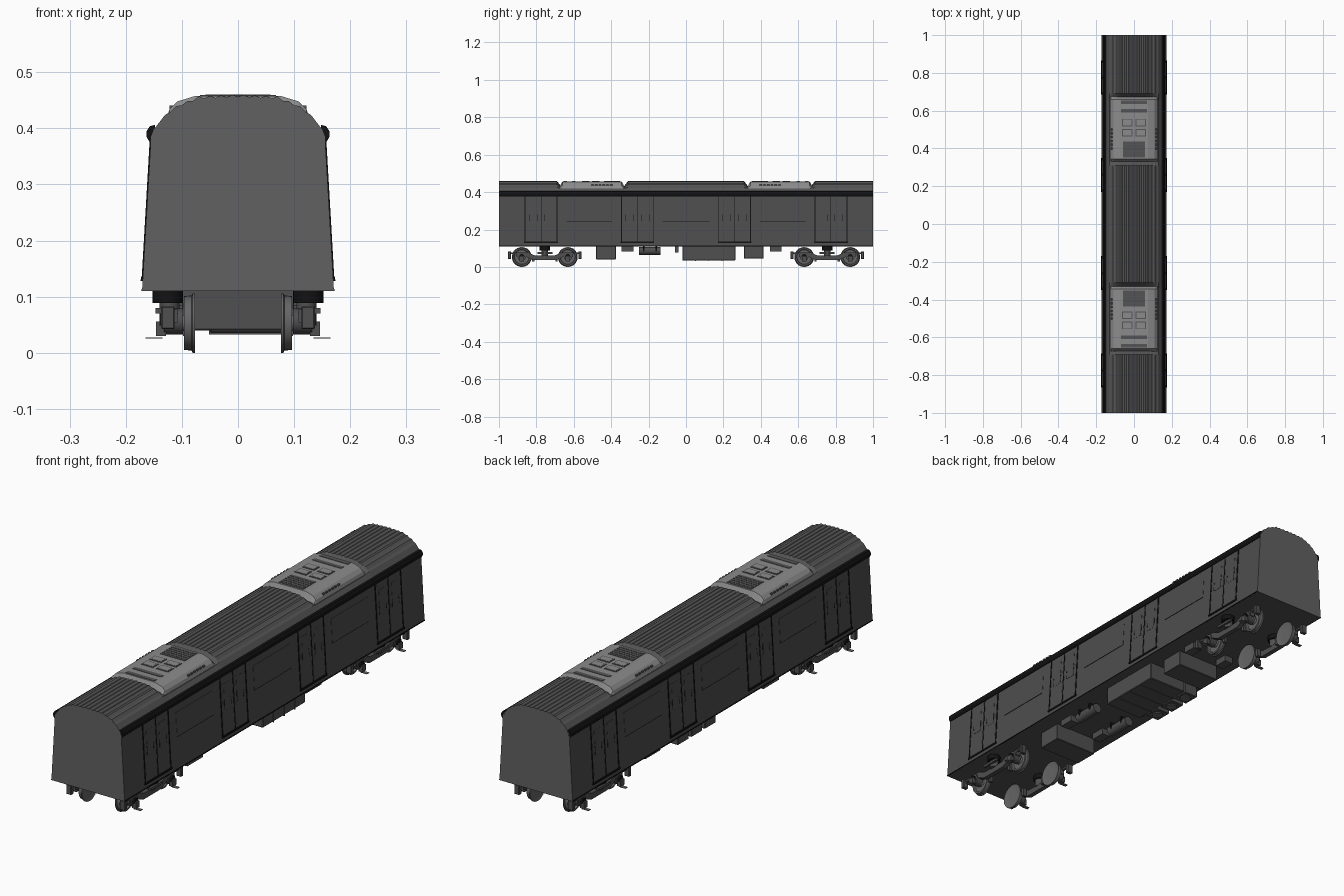
import bpy, bmesh, math
from mathutils import Vector, Matrix

if "Cube" in bpy.data.objects:
    bpy.data.objects.remove(bpy.data.objects["Cube"])


def material(name, grey):
    m = bpy.data.materials.new(name)
    m.use_nodes = True
    col = (grey, grey, grey, 1)
    m.diffuse_color = col
    m.node_tree.nodes["Principled BSDF"].inputs["Base Color"].default_value = col
    return m


SIDE = material("side grey", 0.075)
END = material("end grey", 0.12)
ROOF = material("roof grey", 0.09)
UNIT = material("pale unit grey", 0.26)
VENT = material("vent grey", 0.09)
BLACK = material("black trim", 0.006)
FRAME = material("underframe grey", 0.08)
STEEL = material("wheel steel", 0.13)


def finish(name, bm, mats, smooth=False):
    bmesh.ops.recalc_face_normals(bm, faces=bm.faces)
    me = bpy.data.meshes.new(name)
    bm.to_mesh(me)
    bm.free()
    ob = bpy.data.objects.new(name, me)
    bpy.context.collection.objects.link(ob)
    for m in mats:
        me.materials.append(m)
    if smooth:
        bpy.context.view_layer.objects.active = ob
        ob.select_set(True)
        bpy.ops.object.shade_smooth_by_angle(angle=math.radians(35))
        ob.select_set(False)
    return ob


def loft(bm, rings, caps=True):
    loops = [[bm.verts.new(p) for p in ring] for ring in rings]
    n = len(loops[0])
    for a, b in zip(loops, loops[1:]):
        for i in range(n):
            j = (i + 1) % n
            bm.faces.new((a[i], a[j], b[j], b[i]))
    if caps:
        bm.faces.new(loops[0])
        bm.faces.new(loops[-1])


def box(name, lo, hi, mat, bevel=0):
    bm = bmesh.new()
    bmesh.ops.create_cube(bm, size=1)
    for v in bm.verts:
        v.co = Vector([a + (b - a) * (c + 0.5) for a, b, c in zip(lo, hi, v.co)])
    if bevel:
        bmesh.ops.bevel(bm, geom=bm.edges[:], offset=bevel, segments=1, affect='EDGES')
    return finish(name, bm, [mat])


def cylinder(name, centre, radius, length, axis, mat, sides=20):
    bm = bmesh.new()
    bmesh.ops.create_cone(bm, cap_ends=True, segments=sides, radius1=radius,
                          radius2=radius, depth=length)
    rot = Vector((0, 0, 1)).rotation_difference(Vector(axis)).to_matrix().to_4x4()
    bm.transform(Matrix.Translation(centre) @ rot)
    return finish(name, bm, [mat], True)


# Body shell with a ribbed roof and two sunken roof wells
CURVE = [(0, 0.457), (0.07, 0.454), (0.105, 0.44), (0.13, 0.424), (0.15, 0.398)]


def roof_z(x):
    for (xa, za), (xb, zb) in zip(CURVE, CURVE[1:]):
        if x <= xb:
            return za + (zb - za) * (x - xa) / (xb - xa)


half = [(0.171, 0.11), (0.155, 0.385), CURVE[4], CURVE[3]]
half += [(i / 100, roof_z(i / 100) + (0.003 if i % 2 else -0.001)) for i in range(12, 0, -1)]
profile = half + [(0, 0.456)] + [(-x, z) for x, z in reversed(half)]
WELL = 0.42
stations = [(-1, 1), (-0.69, 1), (-0.66, WELL), (-0.34, WELL), (-0.31, 1)]
stations += [(-y, z) for y, z in reversed(stations)]
bm = bmesh.new()
loft(bm, [[(x, y, min(z, top)) for x, z in profile] for y, top in stations])
bm.normal_update()
for f in bm.faces:
    z = f.calc_center_median().z
    if len(f.verts) > 4:
        f.material_index = 1
    elif z < 0.12:
        f.material_index = 3
    elif z > 0.39:
        f.material_index = 2
finish("body_shell", bm, [SIDE, END, ROOF, FRAME])


def wall_plate(name, y0, y1, z0, z1, out, mat):
    """Thin plate lying on the sloping wall."""
    for s, label in ((1, "left"), (-1, "right")):
        bm = bmesh.new()
        rings = []
        for y in (y0, y1):
            wall = [(0.171 - (z - 0.11) * 0.058, z) for z in (z0, z1)]
            (xa, za), (xb, zb) = wall
            rings.append([(s * (xa - 0.003), y, za), (s * (xa + out), y, za),
                          (s * (xb + out), y, zb), (s * (xb - 0.003), y, zb)])
        loft(bm, rings)
        finish(f"{name}_{label}", bm, [mat])


# Gutters and sills
for s, label in ((1, "left"), (-1, "right")):
    bm = bmesh.new()
    shape = [(0.148, 0.375), (0.158, 0.376), (0.163, 0.385), (0.163, 0.395),
             (0.157, 0.404), (0.148, 0.406)]
    loft(bm, [[(s * x, y, z) for x, z in shape] for y in (-1, 1)])
    finish(f"gutter_{label}", bm, [BLACK])
wall_plate("sill", -1, 1, 0.11, 0.114, 0.0012, BLACK)

# Sliding double doors with leaf windows
for i, c in enumerate((-0.775, -0.26, 0.26, 0.775)):
    n = f"door_{i + 1}"
    for side in (-1, 1):
        e = c + side * 0.085
        wall_plate(f"{n}_post_{side}", e - 0.0025, e + 0.0025, 0.13, 0.38, 0.002, BLACK)
        w = c + side * 0.042
        wall_plate(f"{n}_leaf_{side}", w - 0.038, w + 0.038, 0.136, 0.375, 0.0008, SIDE)
        wall_plate(f"{n}_window_{side}", w - 0.022, w + 0.022, 0.24, 0.345, 0.0016, SIDE)
        for edge in (-0.022, 0.022):
            wall_plate(f"{n}_window_edge_{side}", w + edge - 0.001, w + edge + 0.001,
                       0.245, 0.28, 0.002, BLACK)
    wall_plate(f"{n}_seam", c - 0.0015, c + 0.0015, 0.136, 0.38, 0.0015, BLACK)
    wall_plate(f"{n}_threshold", c - 0.09, c + 0.09, 0.128, 0.136, 0.0035, BLACK)

# Wall panels between the doors
for i, (a, b) in enumerate(((-0.64, -0.395), (-0.125, 0.125), (0.395, 0.64))):
    wall_plate(f"side_window_{i + 1}", a, b, 0.245, 0.345, 0.001, SIDE)
    wall_plate(f"window_ledge_{i + 1}", a, b, 0.2435, 0.245, 0.0015, BLACK)

# Roof units with vents, mirrored front to back
for s, label in ((-1, "front"), (1, "back")):
    bm = bmesh.new()
    edge = [(0.128, 0.416), (0.122, 0.434), (0.108, 0.448), (0.075, 0.458)]
    shape = edge + [(-x, z) for x, z in reversed(edge)]
    low = [(x, 0.416 + (z - 0.416) * 0.35) for x, z in shape]
    loft(bm, [[(x, s * y, z) for x, z in prof] for y, prof in
              ((0.33, low), (0.345, shape), (0.66, shape), (0.675, low))])
    finish(f"roof_unit_{label}", bm, [UNIT])

    def top_plate(name, x, y, w, d, mat, h=0.4595):
        box(f"{name}_{label}", (x - w / 2, s * y - d / 2, 0.452),
            (x + w / 2, s * y + d / 2, h), mat)
    for y in (0.645, 0.6):
        top_plate("roof_slot", 0, y, 0.135, 0.018, VENT)
    for x in (-0.035, 0.035):
        for y in (0.537, 0.483):
            top_plate("hatch_rim", x, y, 0.056, 0.04, VENT)
            top_plate("hatch", x, y, 0.046, 0.03, UNIT, 0.4605)
    top_plate("roof_grille", 0, 0.395, 0.115, 0.085, VENT)
    for k in range(5):
        top_plate("grille_bar", 0, 0.365 + k * 0.015, 0.11, 0.004, FRAME, 0.4605)
    # Slots on the unit's shoulders
    for side in (-1, 1):
        for k in range(6):
            y = s * (0.40 + k * 0.02)
            box(f"shoulder_slot_{label}", (side * 0.117 - 0.005, y - 0.006, 0.434),
                (side * 0.117 + 0.005, y + 0.006, 0.441), VENT)

# Equipment under the floor
box("main_case", (-0.05, -0.02, 0.035), (0.13, 0.265, 0.112), FRAME, 0.003)
for k in range(1, 4):
    y = -0.02 + k * 0.071
    box("case_rib", (-0.052, y - 0.002, 0.033), (0.132, y + 0.002, 0.11), FRAME)
for k in range(3):
    y = 0.03 + k * 0.09
    box("fan_case", (-0.135, y - 0.036, 0.05), (-0.07, y + 0.036, 0.112), FRAME, 0.002)
    cylinder("fan_cover", (-0.1025, y, 0.049), 0.022, 0.006, (0, 0, 1), STEEL)
box("rear_case", (-0.1, 0.31, 0.045), (0.1, 0.415, 0.112), FRAME, 0.002)
box("front_case", (-0.1, -0.48, 0.04), (0.1, -0.375, 0.112), FRAME, 0.002)
for x in (-0.085, 0.085):
    cylinder("air_tank", (x, -0.193, 0.086), 0.021, 0.115, (0, 1, 0), FRAME)
    for y in (-0.225, -0.16):
        box("tank_strap", (x - 0.023, y - 0.004, 0.083), (x + 0.023, y + 0.004, 0.112), BLACK)
    box("small_valve_box", (x - 0.02, -0.345, 0.083), (x + 0.02, -0.28, 0.112), FRAME)
    box("pipe_bracket", (x - 0.012, -0.06, 0.078), (x + 0.012, -0.04, 0.112), FRAME)
    box("rear_valve_box", (x - 0.02, 0.45, 0.083), (x + 0.02, 0.51, 0.112), FRAME)


def wheel(name, side, y):
    """Turned wheel: flange, tread, rim lip, recessed web and hub."""
    bm = bmesh.new()
    outline = [(0.012, 0.079), (0.04, 0.081), (0.053, 0.077), (0.053, 0.081),
               (0.049, 0.083), (0.048, 0.096), (0.041, 0.096), (0.038, 0.088),
               (0.017, 0.088), (0.014, 0.098), (0.004, 0.098)]
    steps = [2 * math.pi * k / 32 for k in range(32)]
    loft(bm, [[(side * x, y + r * math.cos(t), 0.053 + r * math.sin(t)) for t in steps]
              for r, x in outline])
    finish(name, bm, [STEEL], True)


# Bogies: wheels, axle boxes, dipped side frames, air springs and brackets
FRAME_TOP = [(0.15, 0.078), (0.09, 0.078), (0.055, 0.062), (0, 0.06)]
FRAME_LOW = [(0, 0.036), (0.06, 0.036), (0.1, 0.054), (0.15, 0.054)]
beam = FRAME_TOP + FRAME_LOW
for c in (-0.755, 0.755):
    for s in (-1, 1):
        for d in (-1, 1):
            y = c + d * 0.123
            wheel("wheel", s, y)
            cylinder("axle_box", (s * 0.115, y, 0.056), 0.023, 0.034, (1, 0, 0), FRAME, 12)
            cylinder("axle_cap", (s * 0.135, y, 0.056), 0.014, 0.01, (1, 0, 0), BLACK, 12)
            bm = bmesh.new()
            loft(bm, [[(s * x, c + d * q, z) for q, z in beam] for x in (0.108, 0.128)])
            finish("side_frame", bm, [FRAME])
            e = c + d * 0.188
            box("end_bracket", (s * 0.125 - 0.012, e - 0.008, 0.042),
                (s * 0.125 + 0.012, e + 0.008, 0.083), FRAME, 0.002)
            box("bracket_arm", (s * 0.122 - 0.005, min(e, y), 0.07),
                (s * 0.122 + 0.005, max(e, y), 0.078), FRAME)
            box("brake_block", (s * 0.09 - 0.008, c + d * 0.062 - 0.006, 0.03),
                (s * 0.09 + 0.008, c + d * 0.062 + 0.006, 0.065), FRAME)
            box("sensor_box", (s * 0.137 - 0.009, y - 0.012, 0.03),
                (s * 0.137 + 0.009, y + 0.012, 0.056), FRAME)
            box("step_plate", (s * 0.15 - 0.015, y - 0.008, 0.025),
                (s * 0.15 + 0.015, y + 0.008, 0.027), STEEL)
        cylinder("air_spring", (s * 0.125, c, 0.1), 0.027, 0.022, (0, 0, 1), BLACK)
        cylinder("spring_seat", (s * 0.122, c, 0.075), 0.018, 0.034, (0, 0, 1), FRAME, 12)
        box("damper", (s * 0.142 - 0.005, c - 0.04, 0.07),
            (s * 0.142 + 0.005, c + 0.04, 0.08), FRAME)
